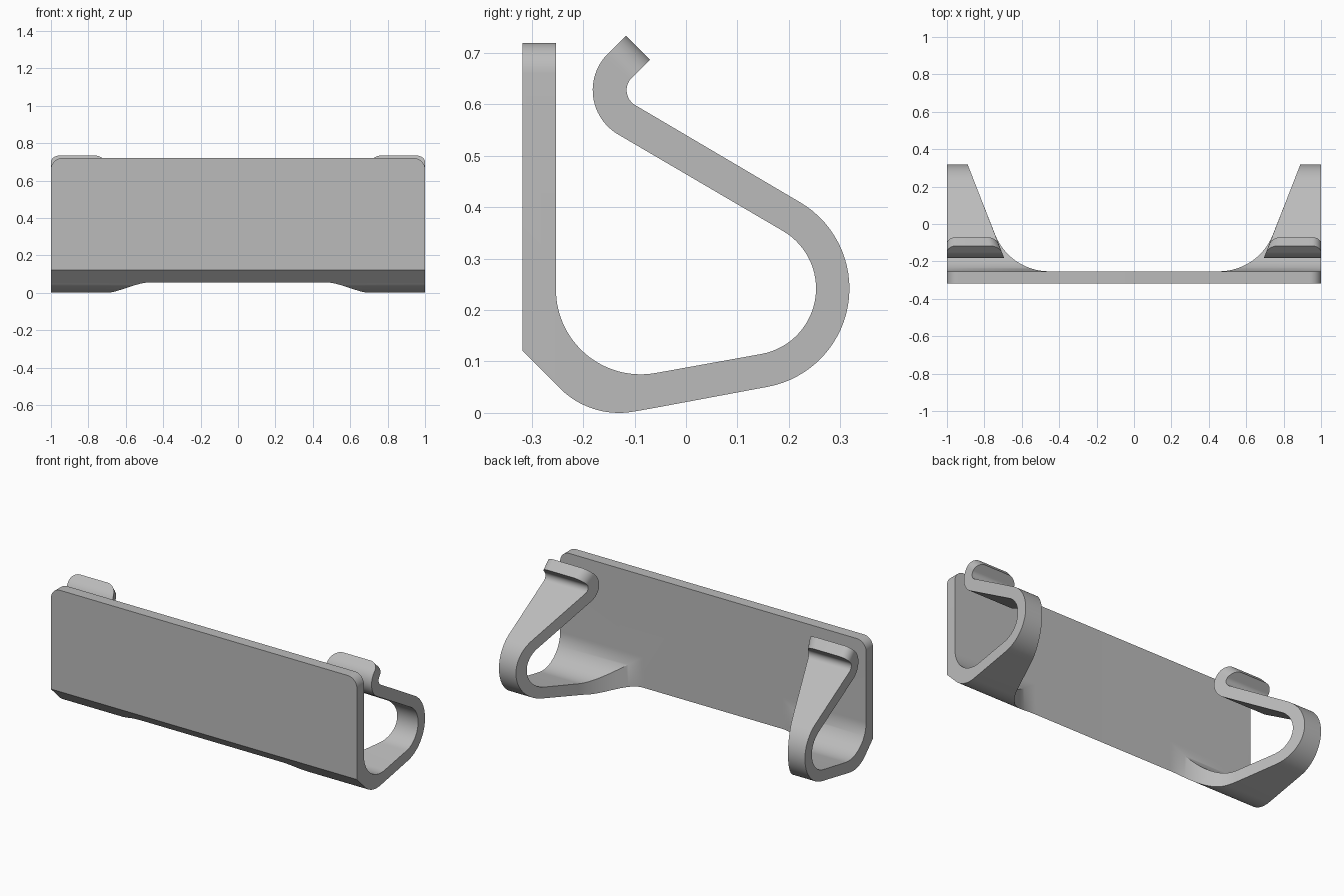
import bpy, bmesh
from math import sin, cos, sqrt, radians, tan

cube = bpy.data.objects.get("Cube")
if cube:
    bpy.data.objects.remove(cube, do_unlink=True)

FRONT, BACK = -0.318, -0.253       # plate faces
TOP, CHAMFER, LOW = 0.72, 0.121, 0.056
ROOT_X, ROOT_Z = 0.454, 0.24       # where the hook leaves the plate
FILLET, CORNER, LIP = 0.31, 0.06, 0.05

mat = bpy.data.materials.new("grey plastic")
mat.use_nodes = True
grey = (0.5, 0.5, 0.5, 1)
mat.diffuse_color = grey
mat.node_tree.nodes["Principled BSDF"].inputs["Base Color"].default_value = grey


def steps(a, b, n):
    return [a + (b - a) * i / n for i in range(n + 1)]


def polar(c, r, deg):
    return c[0] + r * cos(radians(deg)), c[1] + r * sin(radians(deg))


def taper(y):
    """Straight inner edge of the hook, seen from above."""
    return 0.89 + (y - 0.32) * 0.39


def root_edge(y):
    """Inner edge including the fillet that blends into the plate."""
    if y > -0.056:
        return taper(y)
    return ROOT_X + sqrt(max(0, FILLET ** 2 - (FILLET - (y - BACK)) ** 2))


def under_z(y):
    """Underside of the hook floor: chamfer, arc, then rising line."""
    c, r = (-0.13, 0.163), 0.163
    if y < -0.245:
        return LOW - (y - BACK)
    if y < -0.102:
        return c[1] - sqrt(r * r - (y - c[0]) ** 2)
    return 0.0025 + (y + 0.102) * tan(radians(10))


bm = bmesh.new()


def face(points):
    verts = [bm.verts.new(p) for p in points]
    return bm.faces.new(verts)


# Hook sections: each is (loop inside point, loop outside point, edge rule, trim)
sections = []
for a in steps(180, 280, 30):                       # floor bend
    y, z = polar((-0.088, ROOT_Z), 0.165, a)
    sections.append(((y, z), (y, under_z(y)), root_edge, 0))
for a in steps(-80, 60, 30):                        # big rear bend
    c = (0.1235, 0.242)
    sections.append((polar(c, 0.1295, a), polar(c, 0.1945, a), taper, 0))
for a in steps(240, 135, 24):                       # lip bend
    c = (-0.0815, 0.628)
    sections.append((polar(c, 0.1, a), polar(c, 0.034, a), taper, 0))
lip_in, lip_out = sections[-1][:2]
for a in steps(0, 90, 10)[1:]:                      # lip with rounded corners
    d = LIP * sin(radians(a)) * sqrt(0.5)
    trim = LIP * (1 - cos(radians(a)))
    sections.append(((lip_in[0] + d, lip_in[1] + d),
                     (lip_out[0] + d, lip_out[1] + d), taper, trim))


def ring(section):
    (ya, za), (yb, zb), edge, trim = section
    return [(edge(ya) + trim, ya, za), (1 - trim, ya, za),
            (1 - trim, yb, zb), (edge(yb) + trim, yb, zb)]


rings = [ring(s) for s in sections]
for p, q in zip(rings, rings[1:]):
    for i in range(4):
        j = (i + 1) % 4
        face([p[i], p[j], q[j], q[i]])
face(rings[-1])

# Plate half: rounded top corner, chamfered lower front, notch for the hook root
corner = [polar((1 - CORNER, TOP - CORNER), CORNER, a) for a in steps(0, 90, 10)]
rim = corner + [(0, TOP)]
back = [(0, LOW), (ROOT_X, LOW), (ROOT_X, ROOT_Z), (1, ROOT_Z)] + rim
face([(x, BACK, z) for x, z in back])
face([(x, FRONT, z) for x, z in [(0, CHAMFER), (1, CHAMFER)] + rim])
for (xa, za), (xb, zb) in zip(rim, rim[1:]):
    face([(xa, FRONT, za), (xa, BACK, za), (xb, BACK, zb), (xb, FRONT, zb)])
face([(0, FRONT, CHAMFER), (1, FRONT, CHAMFER), (1, BACK, LOW),
      (ROOT_X, BACK, LOW), (0, BACK, LOW)])
side_top = TOP - CORNER
face([(1, FRONT, CHAMFER), (1, BACK, LOW), (1, BACK, ROOT_Z),
      (1, BACK, side_top), (1, FRONT, side_top)])

# Join, mirror to the other side and finish
bmesh.ops.remove_doubles(bm, verts=bm.verts, dist=0.0001)
bmesh.ops.mirror(bm, geom=bm.verts[:] + bm.edges[:] + bm.faces[:],
                 axis='X', merge_dist=0.0001)
bmesh.ops.remove_doubles(bm, verts=bm.verts, dist=0.0001)
bmesh.ops.recalc_face_normals(bm, faces=bm.faces)
mesh = bpy.data.meshes.new("plate_with_hooks")
bm.to_mesh(mesh)
bm.free()
mesh.materials.append(mat)
obj = bpy.data.objects.new("plate_with_hooks", mesh)
bpy.context.collection.objects.link(obj)
bpy.context.view_layer.objects.active = obj
obj.select_set(True)
bpy.ops.object.shade_smooth_by_angle(angle=radians(30))
